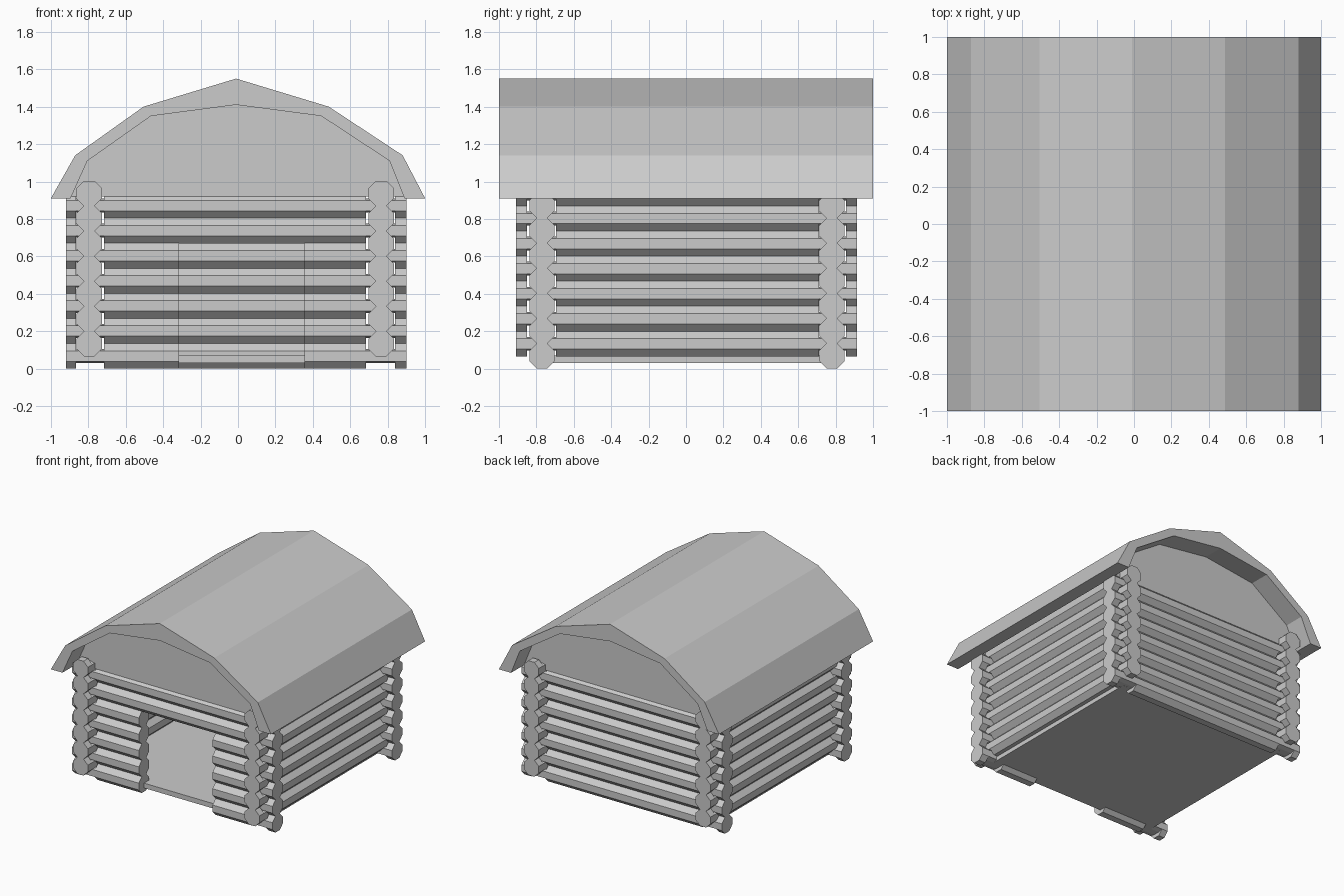
import bpy, bmesh, math

if "Cube" in bpy.data.objects:
    bpy.data.objects.remove(bpy.data.objects["Cube"])

R = 0.0675                 # half width of an eight-sided log
PITCH = 0.134              # height of one log course
NOTCH = 0.037              # half height left inside a saddle notch


def finish(name, bm):
    bmesh.ops.remove_doubles(bm, verts=bm.verts, dist=1e-5)
    bmesh.ops.recalc_face_normals(bm, faces=bm.faces)
    me = bpy.data.meshes.new(name)
    bm.to_mesh(me)
    bm.free()
    ob = bpy.data.objects.new(name, me)
    bpy.context.collection.objects.link(ob)
    return ob


def log(name, axis, start, end, offset, z, notches):
    """Octagonal log along x or y, flattened top and bottom inside each notch."""
    stations = [(start, False)]
    for a, b in notches:
        if start < a and b < end:
            stations += [(a, False), (a, True), (b, True), (b, False)]
    stations.append((end, False))
    rad = R / math.cos(math.pi / 8)
    bm = bmesh.new()
    rings = []
    for t, cut in stations:
        ring = []
        for i in range(8):
            ang = math.pi / 8 + i * math.pi / 4
            side, up = rad * math.cos(ang), rad * math.sin(ang)
            if cut:
                up = max(-NOTCH, min(NOTCH, up))
            p = (t, offset + side, z + up) if axis == 'x' else (offset + side, t, z + up)
            ring.append(bm.verts.new(p))
        rings.append(ring)
    for r, s in zip(rings, rings[1:]):
        for i in range(8):
            j = (i + 1) % 8
            bm.faces.new((r[i], r[j], s[j], s[i]))
    bm.faces.new(rings[0])
    bm.faces.new(rings[-1])
    return finish(name, bm)


def prism(name, profile, y0, y1):
    """Extrude an x-z profile from y0 to y1."""
    bm = bmesh.new()
    face = bm.faces.new([bm.verts.new((x, y0, z)) for x, z in profile])
    new = bmesh.ops.extrude_face_region(bm, geom=[face])['geom']
    bmesh.ops.translate(bm, vec=(0, y1 - y0, 0),
                        verts=[v for v in new if isinstance(v, bmesh.types.BMVert)])
    return finish(name, bm)


x_notches = [(-0.865, -0.715), (0.685, 0.84)]
y_notches = [(-0.85, -0.695), (0.71, 0.855)]

for row in range(7):
    zx = R + row * PITCH
    zy = zx + 0.065
    # Front wall, with the doorway through the lowest five courses
    spans = [(-0.92, -0.315), (0.355, 0.90)] if row < 5 else [(-0.92, 0.90)]
    for a, b in spans:
        log("front_log", 'x', a, b, -0.77, zx, x_notches)
    log("back_log", 'x', -0.92, 0.90, 0.78, zx, x_notches)
    # Side walls, half a course higher
    for x in (-0.795, 0.765):
        log("side_log", 'y', -0.91, 0.915, x, zy, y_notches)

# Floor slab
prism("floor", [(-0.79, 0.03), (0.76, 0.03), (0.76, 0.07), (-0.79, 0.07)], -0.77, 0.78)

# Curved roof shell
outer = [(-1, 0.91), (-0.87, 1.14), (-0.505, 1.40), (-0.01, 1.55),
         (0.485, 1.40), (0.88, 1.14), (1, 0.91)]
inner = [(-0.895, 0.91), (-0.805, 1.11), (-0.465, 1.35), (-0.01, 1.41),
         (0.445, 1.35), (0.81, 1.11), (0.89, 0.91)]
prism("roof", outer + inner[::-1], -1, 1)

# Gable panels closing both ends under the roof
gable = [(-0.893, 0.92)] + inner[1:-1] + [(0.888, 0.92)]
prism("front_gable", gable, -0.82, -0.75)
prism("back_gable", gable, 0.76, 0.83)
